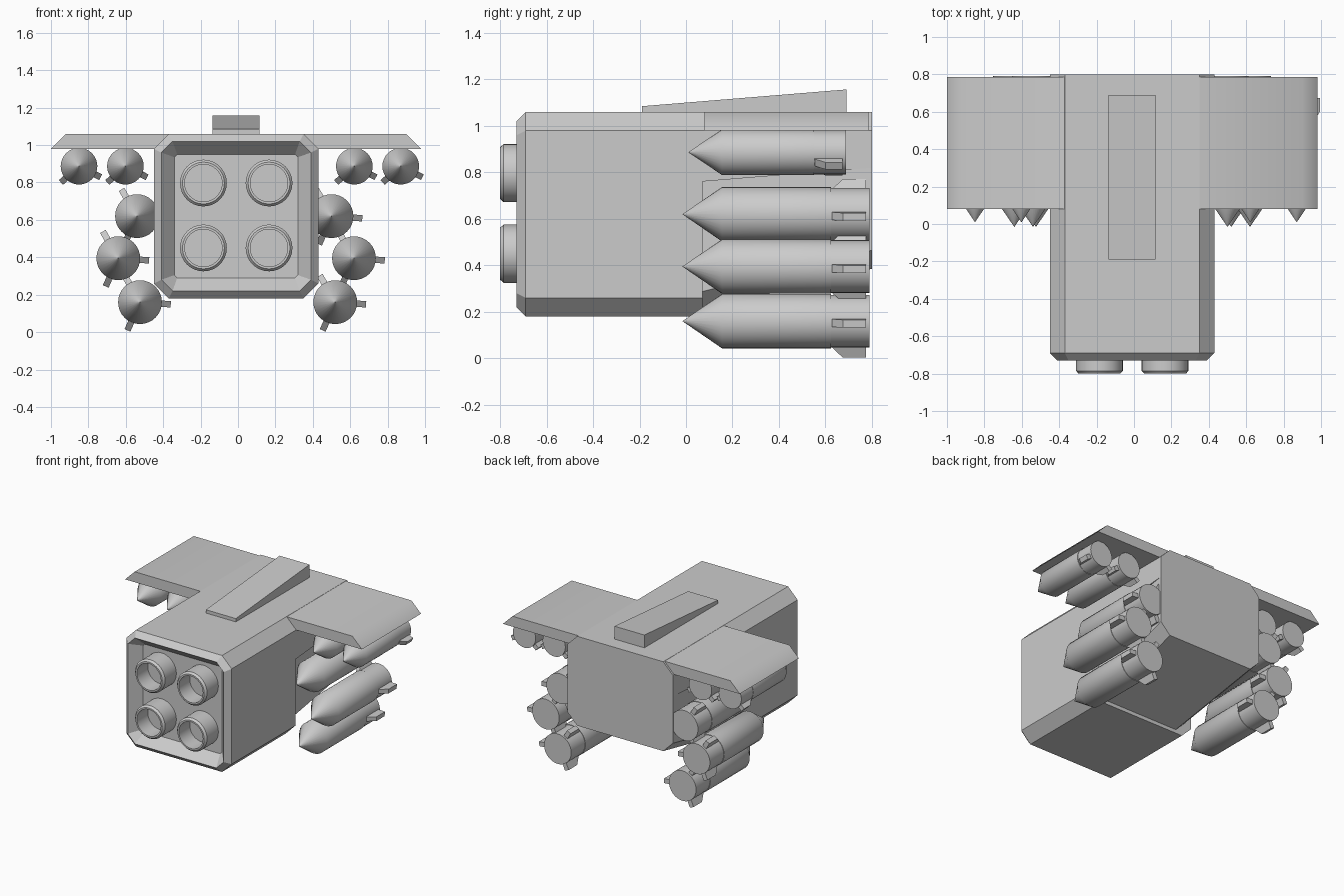
import bpy, bmesh
from math import sin, cos, radians, pi

if "Cube" in bpy.data.objects:
    bpy.data.objects.remove(bpy.data.objects["Cube"])

CX = -0.01  # hull centre line


def loft(name, rings, smooth=None):
    """Skin a list of equal-length point rings and cap both ends."""
    bm = bmesh.new()
    vs = [[bm.verts.new(p) for p in r] for r in rings]
    n = len(rings[0])
    for a, b in zip(vs, vs[1:]):
        for i in range(n):
            j = (i + 1) % n
            bm.faces.new((a[i], a[j], b[j], b[i]))
    bm.faces.new(vs[0])
    bm.faces.new(vs[-1][::-1])
    bmesh.ops.remove_doubles(bm, verts=bm.verts, dist=1e-5)
    bmesh.ops.recalc_face_normals(bm, faces=bm.faces)
    me = bpy.data.meshes.new(name)
    bm.to_mesh(me)
    bm.free()
    ob = bpy.data.objects.new(name, me)
    bpy.context.collection.objects.link(ob)
    if smooth:
        bpy.ops.object.select_all(action='DESELECT')
        bpy.context.view_layer.objects.active = ob
        ob.select_set(True)
        bpy.ops.object.shade_smooth_by_angle(angle=radians(smooth))
    return ob


def section(y, half):
    """Mirror a half profile (bottom to top, +x side) into a ring at y."""
    pts = [(CX + x, y, z) for x, z in half]
    return pts + [(CX - x, y, z) for x, z in reversed(half)]


def octagon(y, inset, c):
    w, lo, hi = 0.44 - inset, 0.18 + inset, 1.06 - inset
    return section(y, [(w - c, lo), (w, lo + c), (w, hi - c), (w - c, hi)])


def lathe(name, x, z, profile, n=32, smooth=40):
    """Revolve (radius, y) pairs about a line parallel to y."""
    return loft(name, [[(x + r * cos(2 * pi * i / n), y, z + r * sin(2 * pi * i / n))
                        for i in range(n)] for r, y in profile], smooth)


# Forward hull with bevelled rim and recessed front panel
loft("front_hull", [octagon(0.07, 0, 0.08), octagon(-0.69, 0, 0.08),
                    octagon(-0.73, 0.04, 0.06), octagon(-0.65, 0.11, 0.015)])

# Rear hull: upper shoulders, and a lower belly that rises to the back
loft("rear_shoulders", [section(y, [(0.44, z), (0.44, 0.98), (0.36, 1.06)])
                        for y, z in ((0.06, 0.76), (0.80, 0.82))])
loft("rear_belly", [section(y, [(w - 0.08, z), (w, z + 0.08), (w, top)])
                    for y, w, z, top in ((0.06, 0.385, 0.205, 0.77), (0.80, 0.44, 0.385, 0.82))])

# Wing slab with sloped tips
loft("wing", [section(y, [(0.99, 0.98), (0.91, 1.059)]) for y in (0.08, 0.786)], 50)

# Wedge on the roof
loft("roof_wedge", [section(y, [(0.125, 1.05), (0.125, z)])
                    for y, z in ((-0.19, 1.085), (0.69, 1.157))])

# Four hollow launch tubes
for x in (-0.185, 0.166):
    for z in (0.45, 0.797):
        lathe("launch_tube", x, z, [(0.125, -0.63), (0.125, -0.785), (0.112, -0.80),
                                    (0.100, -0.80), (0.100, -0.67)], smooth=30)


def missile(x, z, r, tip, shoulder, fin_y, tail, fin_r, angles):
    lathe("missile", x, z, [(0.0005, tip), (r, shoulder), (r, fin_y), (r * 0.97, fin_y),
                            (r * 0.97, tail)])
    # tail fins with swept leading edge
    end, t = tail - 0.015, 0.017
    for a in angles:
        c, s = cos(radians(a)), sin(radians(a))
        prof = [(r * 0.8, fin_y), (r, fin_y + 0.005), (fin_r, fin_y + 0.05),
                (fin_r, end), (r * 0.8, end)]
        loft("missile_fin", [[(x + d * c - k * s, y, z + d * s + k * c) for d, y in prof]
                             for k in (-t, t)])


# Large missiles beside the hull
for x, z in ((-0.54, 0.62), (-0.64, 0.395), (-0.524, 0.16),
             (0.50, 0.62), (0.62, 0.395), (0.52, 0.16)):
    missile(x, z, 0.117, -0.015, 0.155, 0.625, 0.79, 0.165, (-4, 120, 246))

# Small missiles under the wing
for x in (-0.85, -0.602, 0.622, 0.87):
    missile(x, 0.887, 0.098, 0.01, 0.155, 0.55, 0.688, 0.13, (-27, 95, 222))
